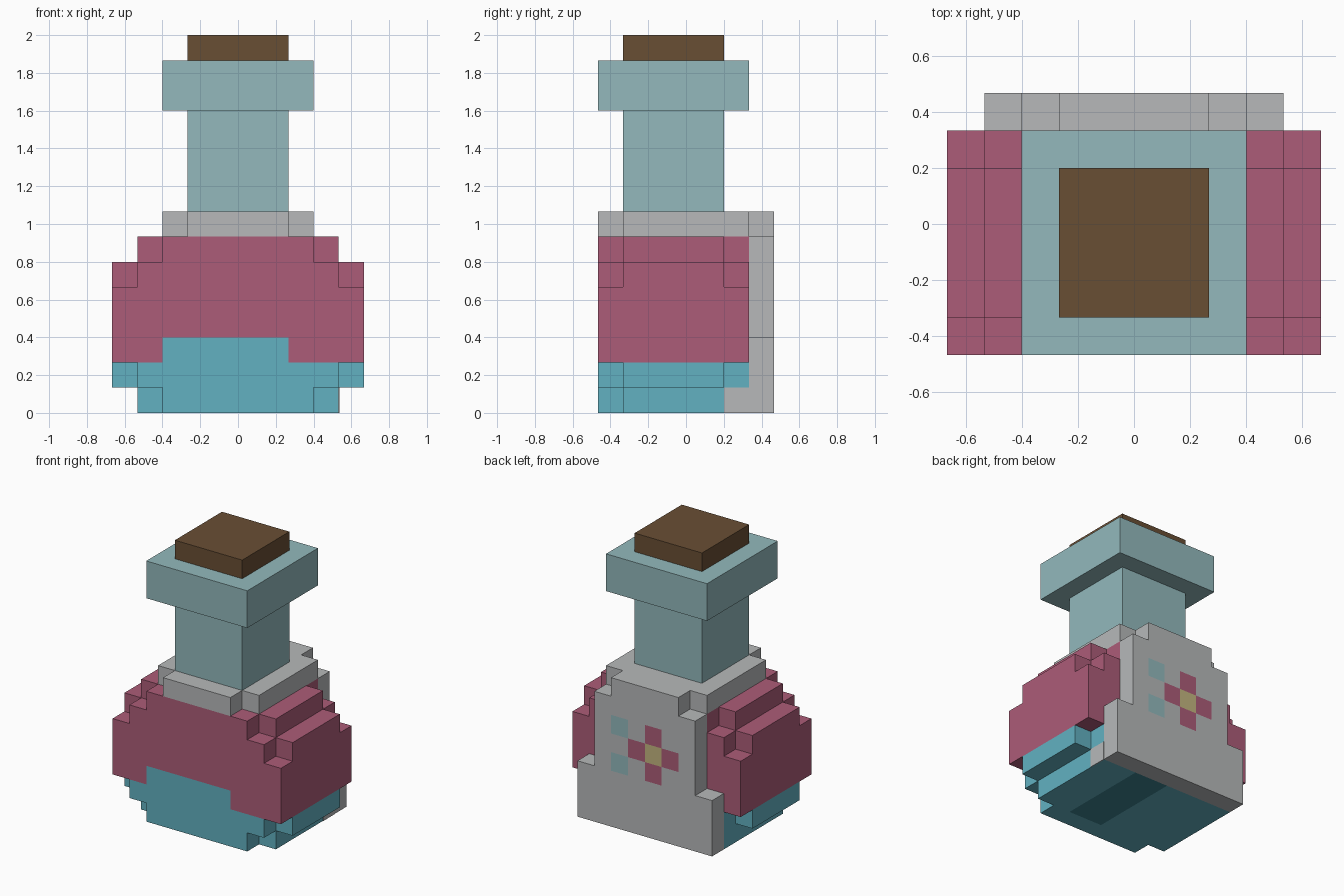
import bpy, bmesh
from mathutils import Vector

if "Cube" in bpy.data.objects:
    bpy.data.objects.remove(bpy.data.objects["Cube"])

U = 2 / 15          # one block


def material(name, rgb):
    m = bpy.data.materials.new(name)
    lin = [((c / 255 + 0.055) / 1.055) ** 2.4 for c in rgb]
    m.diffuse_color = (*lin, 1)
    m.use_nodes = True
    m.node_tree.nodes["Principled BSDF"].inputs["Base Color"].default_value = m.diffuse_color
    return m


GREY = material("label_grey", (183, 185, 186))
PINK = material("berry_pink", (172, 92, 120))
TEAL = material("liquid_teal", (98, 177, 193))
DARK = material("dark_teal", (62, 131, 145))
GLASS = material("pale_glass", (147, 185, 188))
CORK = material("cork_brown", (105, 78, 52))
YELLOW = material("flower_yellow", (196, 182, 128))

# Each part: name, material, boxes (x0, x1, y0, y1, z0, z1) in blocks, y counted from the front.
# Later parts replace blocks of earlier ones.
PARTS = [
    ("liquid_base", TEAL, [(-3, 3, 0, 6, 0, 1), (-4, 4, 1, 6, 0, 1),
                           (-4, 4, 0, 6, 1, 2), (-5, 5, 1, 5, 1, 2)]),
    ("bulb", PINK, [(-5, 5, 0, 6, 2, 5),
                    (-4, 4, 0, 6, 5, 6), (-5, 5, 1, 5, 5, 6),
                    (-3, 3, 0, 6, 6, 7), (-4, 4, 1, 5, 6, 7)]),
    ("liquid_front", TEAL, [(-3, 2, 0, 1, 2, 3)]),
    ("base_patch", DARK, [(0, 2, 1, 6, 0, 1)]),
    ("collar", GREY, [(-2, 2, 0, 6, 7, 8), (-3, 3, 1, 6, 7, 8)]),
    ("back_label", GREY, [(-4, 4, 6, 7, 0, 3), (-3, 3, 6, 7, 3, 7), (-2, 2, 6, 7, 7, 8)]),
    ("flower_petals", PINK, [(-2, 1, 6, 7, 4, 5), (-1, 0, 6, 7, 3, 6)]),
    ("flower_centre", YELLOW, [(-1, 0, 6, 7, 4, 5)]),
    ("label_dots", GLASS, [(1, 2, 6, 7, 5, 6), (1, 2, 6, 7, 3, 4)]),
    ("neck", GLASS, [(-2, 2, 1, 5, 8, 12)]),
    ("lip", GLASS, [(-3, 3, 0, 6, 12, 14)]),
    ("cork", CORK, [(-2, 2, 1, 5, 14, 15)]),
]

# Fill the block grid
grid = {}
for name, mat, boxes in PARTS:
    for x0, x1, y0, y1, z0, z1 in boxes:
        for x in range(x0, x1):
            for y in range(y0, y1):
                for z in range(z0, z1):
                    grid[x, y, z] = name


def build(name, mat):
    """Make the outer faces of one part's blocks, merged into large flat faces."""
    bm = bmesh.new()
    for cell in [c for c, part in grid.items() if part == name]:
        for axis in range(3):
            for side in (0, 1):
                step = list(cell)
                step[axis] += 2 * side - 1
                if tuple(step) in grid:
                    continue
                a, b = (axis + 1) % 3, (axis + 2) % 3
                loop = [(0, 0), (1, 0), (1, 1), (0, 1)]
                verts = []
                for i, j in (loop if side else loop[::-1]):
                    p = Vector(cell)
                    p[axis] += side
                    p[a] += i
                    p[b] += j
                    verts.append(bm.verts.new((p - Vector((0, 3.5, 0))) * U))
                bm.faces.new(verts)
    bmesh.ops.remove_doubles(bm, verts=bm.verts, dist=0.001)
    bmesh.ops.dissolve_limit(bm, angle_limit=0.02, verts=bm.verts, edges=bm.edges)
    mesh = bpy.data.meshes.new(name)
    bm.to_mesh(mesh)
    bm.free()
    mesh.materials.append(mat)
    bpy.context.collection.objects.link(bpy.data.objects.new(name, mesh))


for name, mat, boxes in PARTS:
    build(name, mat)

# Label corner wrapping onto the right side of the base
bpy.ops.mesh.primitive_cube_add(size=1, location=(4 * U, 2 * U, U / 2))
wrap = bpy.context.object
wrap.name = "label_side_wrap"
wrap.scale = (0.006, U, U)
wrap.data.materials.append(GREY)
